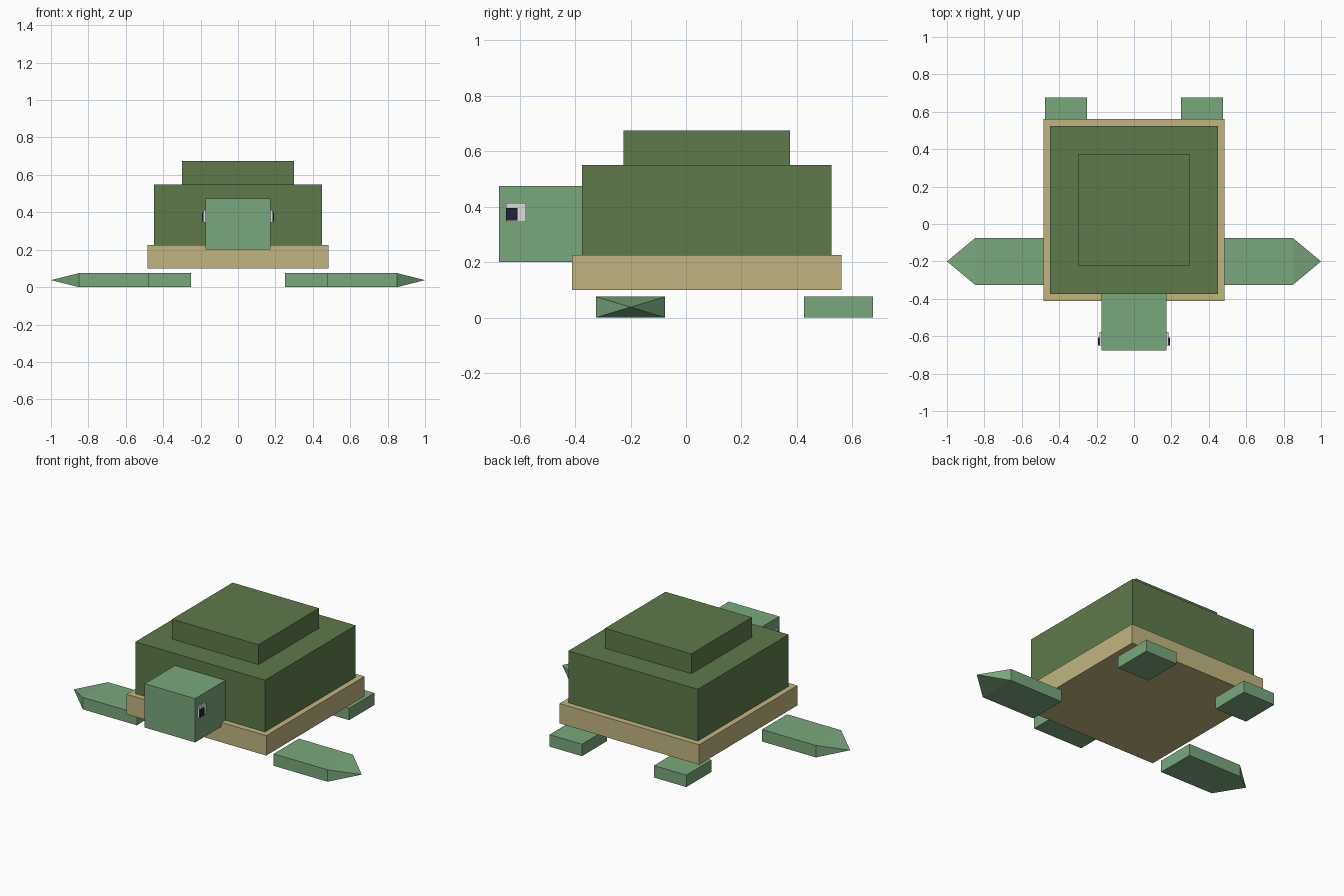
import bpy
import bmesh
from mathutils import Vector

cube = bpy.data.objects.get("Cube")
if cube:
    bpy.data.objects.remove(cube, do_unlink=True)


def material(name, r, g, b):
    """Flat material from display values 0-255, stored as linear."""
    linear = [((c / 255 + 0.055) / 1.055) ** 2.4 for c in (r, g, b)] + [1]
    mat = bpy.data.materials.new(name)
    mat.use_nodes = True
    mat.diffuse_color = linear
    mat.node_tree.nodes["Principled BSDF"].inputs["Base Color"].default_value = linear
    return mat


shell_green = material("shell green", 94, 122, 76)
skin_green = material("skin green", 122, 167, 125)
sand = material("sand", 194, 181, 128)
eye_white = material("eye white", 222, 222, 222)
pupil_dark = material("pupil dark", 34, 34, 56)


def finish(name, bm, mat):
    bmesh.ops.recalc_face_normals(bm, faces=bm.faces)
    mesh = bpy.data.meshes.new(name)
    bm.to_mesh(mesh)
    bm.free()
    mesh.materials.append(mat)
    obj = bpy.data.objects.new(name, mesh)
    bpy.context.collection.objects.link(obj)
    return obj


def box_mesh(low, high):
    low, high = Vector(low), Vector(high)
    bm = bmesh.new()
    bmesh.ops.create_cube(bm, size=1)
    bmesh.ops.scale(bm, vec=high - low, verts=bm.verts)
    bmesh.ops.translate(bm, vec=(low + high) / 2, verts=bm.verts)
    return bm


def box(name, low, high, mat):
    return finish(name, box_mesh(low, high), mat)


def mirrored_x(low, high, side):
    xs = sorted((low[0] * side, high[0] * side))
    return (xs[0], *low[1:]), (xs[1], *high[1:])


# Body: belly plate, stepped shell and head
box("belly_plate", (-0.485, -0.412, 0.1), (0.485, 0.562, 0.225), sand)
box("shell_lower", (-0.45, -0.375, 0.225), (0.45, 0.525, 0.55), shell_green)
box("shell_upper", (-0.3, -0.225, 0.55), (0.3, 0.375, 0.675), shell_green)
box("head", (-0.175, -0.675, 0.2), (0.175, -0.375, 0.475), skin_green)

for side, label in ((1, "left"), (-1, "right")):
    # Rear foot
    low, high = mirrored_x((0.25, 0.425, 0), (0.475, 0.675, 0.075), side)
    box(label + "_rear_foot", low, high, skin_green)

    # Front flipper: a slab whose outer face is drawn out to a point
    low, high = mirrored_x((0.475, -0.325, 0), (0.85, -0.075, 0.075), side)
    bm = box_mesh(low, high)
    outer = max(bm.faces, key=lambda f: f.calc_center_median().x * side)
    tip = bmesh.ops.poke(bm, faces=[outer])["verts"][0]
    tip.co.x = side
    finish(label + "_flipper", bm, skin_green)

    # Eye: pale plate with a dark pupil on top
    low, high = mirrored_x((0.175, -0.65, 0.345), (0.184, -0.577, 0.413), side)
    box(label + "_eye", low, high, eye_white)
    low, high = mirrored_x((0.184, -0.65, 0.35), (0.193, -0.608, 0.396), side)
    box(label + "_pupil", low, high, pupil_dark)
